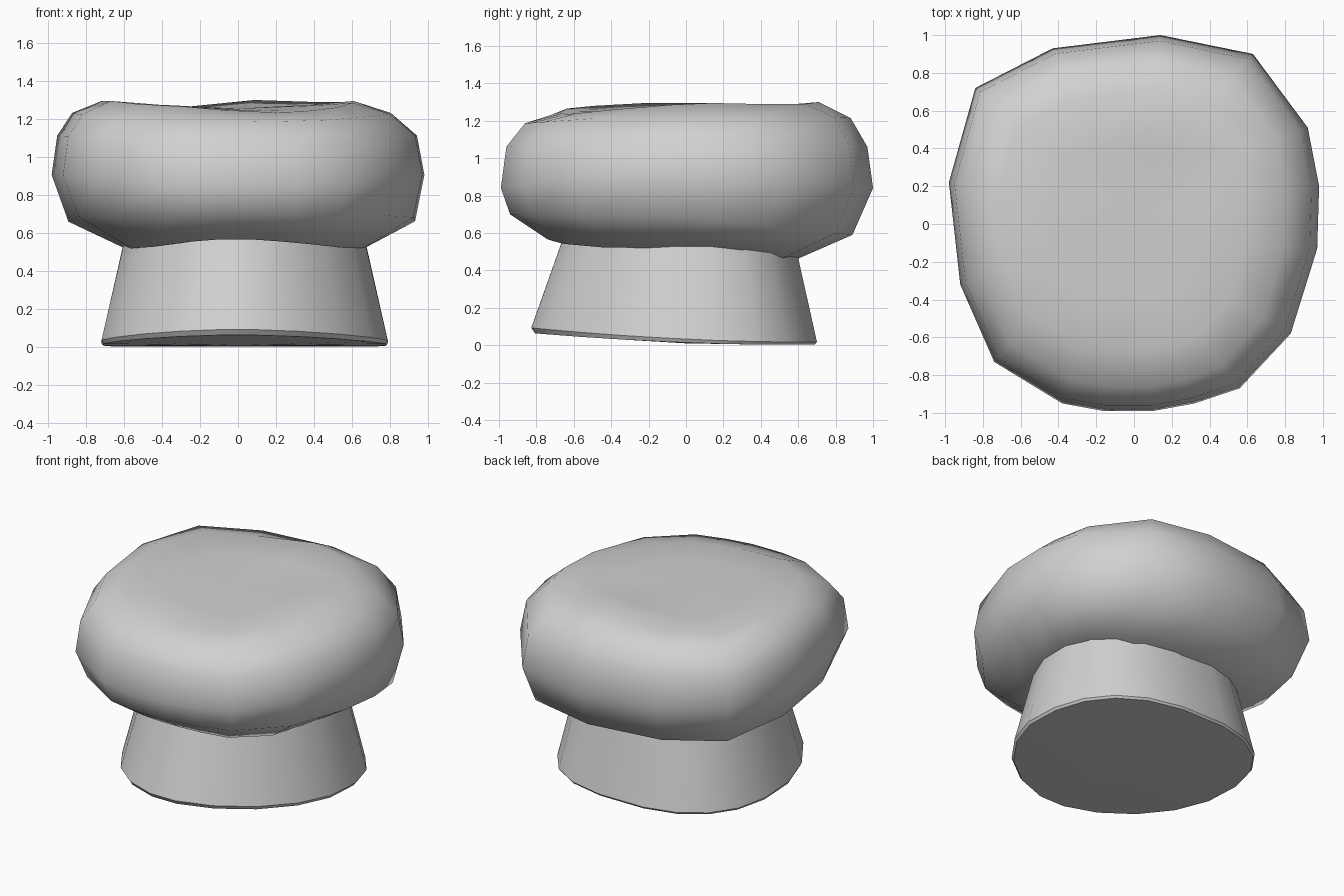
import bpy, bmesh, math

if "Cube" in bpy.data.objects:
    bpy.data.objects.remove(bpy.data.objects["Cube"])

grey = bpy.data.materials.new("plain grey")
grey.diffuse_color = (0.64, 0.64, 0.64, 1)
grey.use_nodes = True
grey.node_tree.nodes["Principled BSDF"].inputs["Base Color"].default_value = grey.diffuse_color


def ring(bm, outline, left, right, front, back, height):
    """Stretch a unit outline to four extents, height given by a rule of (u, v, top)."""
    return [bm.verts.new((u * (right if u > 0 else left),
                          v * (back if v > 0 else front),
                          height(u, v, t))) for u, v, t in outline]


def loft(name, outline, rings, bottom_z, top_z, angle):
    bm = bmesh.new()
    loops = [ring(bm, outline, *r) for r in rings]
    n = len(outline)
    for a, b in zip(loops, loops[1:]):
        for i in range(n):
            j = (i + 1) % n
            bm.faces.new((a[i], a[j], b[j], b[i]))
    # close both ends with fans around a centre point
    for loop, z in ((loops[0], bottom_z), (loops[-1], top_z)):
        c = bm.verts.new((0, 0, z))
        for i in range(n):
            bm.faces.new((loop[i], loop[(i + 1) % n], c))
    bmesh.ops.recalc_face_normals(bm, faces=bm.faces)
    mesh = bpy.data.meshes.new(name)
    bm.to_mesh(mesh)
    bm.free()
    mesh.materials.append(grey)
    obj = bpy.data.objects.new(name, mesh)
    bpy.context.collection.objects.link(obj)
    bpy.ops.object.select_all(action='DESELECT')
    obj.select_set(True)
    bpy.context.view_layer.objects.active = obj
    bpy.ops.object.shade_smooth_by_angle(angle=math.radians(angle))
    return obj


def under_edge(u, v, t):
    """Cap underside: drops at the back, lifts to a peak at the front."""
    return .52 + .05 * v ** 6 if v < 0 else .525 - .075 * v * v


# Puffy cap: irregular outline from the right, with the height of the top edge
cap_outline = [(.98, .20, 1.295), (.92, .51, 1.29), (.63, .90, 1.29), (.14, 1.0, 1.30),
               (-.43, .93, 1.26), (-.84, .72, 1.27), (-.98, .22, 1.295), (-.92, -.32, 1.295),
               (-.74, -.73, 1.28), (-.38, -.95, 1.265), (-.16, -.99, 1.25), (.10, -.99, 1.24),
               (.32, -.95, 1.235), (.56, -.87, 1.24), (.83, -.58, 1.26), (.97, -.13, 1.285)]
loft("cap", cap_outline, [
    (.50, .56, .58, .48, lambda u, v, t: under_edge(u, v, t) + .01),
    (.61, .68, .75, .57, under_edge),
    (.91, .95, .95, .89, lambda u, v, t: .68 - .02 * v - .07 * max(v, 0)),
    (1.0, 1.0, 1.0, 1.0, lambda u, v, t: .91 - .07 * v * v),
    (.97, .96, .97, .97, lambda u, v, t: 1.115 - .055 * v * v),
    (.89, .82, .87, .88, lambda u, v, t: 1.23 + .015 * v - .03 * v * v),
    (.73, .62, .67, .71, lambda u, v, t: t),
    (.45, .40, .42, .45, lambda u, v, t: (t + 1.255) / 2),
], .56, 1.255, 60)

# Tapered foot: each quarter of the section has its own squareness
sides = 20
foot_outline = []
for i in range(sides):
    a = 2 * math.pi * (i + .5) / sides
    e = (.8, .82, 1.08, 1.15)[i * 4 // sides]
    c, s = math.cos(a), math.sin(a)
    foot_outline.append((math.copysign(abs(c) ** e, c) * 1.01,
                         math.copysign(abs(s) ** e, s) * 1.01, 0))
loft("foot", foot_outline, [
    (.71, .78, .81, .69, lambda u, v, t: .014 - .03 * v + .02 * v * v),
    (.72, .79, .83, .70, lambda u, v, t: .033 - .0375 * v + .0225 * v * v),
    (.59, .66, .65, .57, lambda u, v, t: .60),
], .01, .60, 40)
